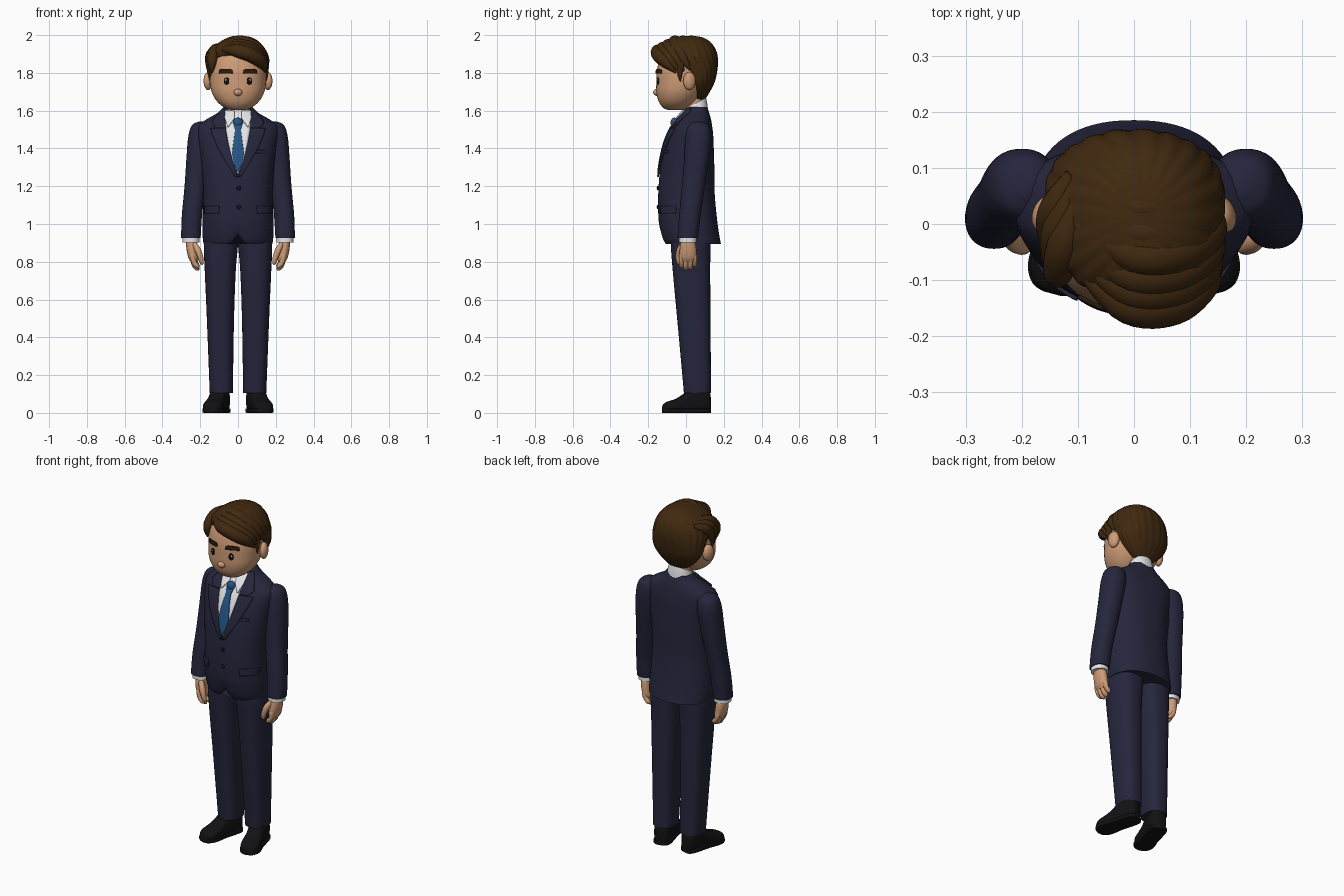
import bpy, bmesh, math
from mathutils import Vector, Matrix
from mathutils.bvhtree import BVHTree


def material(name, r, g, b):
    m = bpy.data.materials.new(name)
    m.diffuse_color = (r, g, b, 1)
    return m


SUIT = material("navy cloth", 0.019, 0.019, 0.046)
SKIN = material("skin", 0.62, 0.33, 0.18)
HAIR = material("brown hair", 0.052, 0.022, 0.005)
BROW = material("dark brow", 0.022, 0.010, 0.004)
SHIRT = material("white shirt", 0.8, 0.8, 0.82)
TIE = material("blue tie", 0.017, 0.09, 0.23)
BLACK = material("black leather", 0.006, 0.006, 0.007)


def spline(rows, k=5):
    """Catmull-Rom through tuples of numbers."""
    out, last = [], len(rows) - 1
    for i in range(last):
        p = [rows[max(0, min(last, j))] for j in (i - 1, i, i + 1, i + 2)]
        for s in range(k):
            t = s / k
            out.append([0.5 * (2 * b + (c - a) * t + (2 * a - 5 * b + 4 * c - d) * t * t
                               + (3 * b - a - 3 * c + d) * t ** 3) for a, b, c, d in zip(*p)])
    return out + [list(rows[last])]


def make(name, bm, mat, mirror=False, solid=0):
    bmesh.ops.recalc_face_normals(bm, faces=bm.faces)
    me = bpy.data.meshes.new(name)
    bm.to_mesh(me)
    bm.free()
    me.materials.append(mat)
    for p in me.polygons:
        p.use_smooth = True
    me.set_sharp_from_angle(angle=math.radians(50))
    ob = bpy.data.objects.new(name, me)
    bpy.context.collection.objects.link(ob)
    if solid:
        mod = ob.modifiers.new("thickness", 'SOLIDIFY')
        mod.thickness, mod.offset = solid, 0
    if mirror:
        ob.modifiers.new("mirror", 'MIRROR').use_mirror_merge = False
    return ob


def skin(name, rings, mat, mirror=False):
    bm = bmesh.new()
    vs = [[bm.verts.new(p) for p in r] for r in rings]
    n = len(vs[0])
    for a, b in zip(vs, vs[1:]):
        for i in range(n):
            bm.faces.new((a[i], a[(i + 1) % n], b[(i + 1) % n], b[i]))
    bm.faces.new(vs[0])
    bm.faces.new(vs[-1])
    return make(name, bm, mat, mirror)


def loft(name, rows, mat, p=2.2, mirror=False, along_y=False, n=48, groove=0, shift=None):
    """Rows are (height, x0, x1, y0, y1); rounded sections are joined in a smooth skin."""
    rings = []
    for h, x0, x1, y0, y1 in spline(rows):
        ring = []
        for i in range(n):
            a = 2 * math.pi * i / n
            c, s = math.cos(a), math.sin(a)
            g = 1 - groove * (1 - abs(math.sin(11 * a + 9 * h)))
            x = (x0 + x1) / 2 + g * (x1 - x0) / 2 * math.copysign(abs(c) ** (2 / p), c)
            y = (y0 + y1) / 2 + g * (y1 - y0) / 2 * math.copysign(abs(s) ** (2 / p), s)
            z = h + (shift(x, y, h) if shift else 0)
            ring.append((x, z, y) if along_y else (x, y, z))
        rings.append(ring)
    return skin(name, rings, mat, mirror)


def tube(name, pts, mat, mirror=False, n=14):
    """Points are (x, y, z, radius)."""
    pts = spline(pts, 6)
    pos = [Vector(q[:3]) for q in pts]
    u, rings = None, []
    for i, c in enumerate(pos):
        t = (pos[min(i + 1, len(pos) - 1)] - pos[max(i - 1, 0)]).normalized()
        u = t.orthogonal() if u is None else u - t * u.dot(t)
        u.normalize()
        v = t.cross(u)
        r = max(pts[i][3], 0.002)
        rings.append([c + r * (u * math.cos(k * 2 * math.pi / n) + v * math.sin(k * 2 * math.pi / n))
                      for k in range(n)])
    return skin(name, rings, mat, mirror)


def blob(name, loc, size, mat, mirror=False, turn=0):
    bm = bmesh.new()
    m = Matrix.Translation(loc) @ Matrix.Rotation(turn, 4, 'Z') @ Matrix.Diagonal((*size, 1))
    bmesh.ops.create_uvsphere(bm, u_segments=24, v_segments=14, radius=1, matrix=m)
    return make(name, bm, mat, mirror)


def plate(name, base, rows, mat, lift=0.003, thick=0.006, mirror=False, cols=8):
    """Thin panel laid on the front of a base; rows are (z, x_left, x_right)."""
    tree = BVHTree.FromPolygons([v.co for v in base.data.vertices],
                                [p.vertices[:] for p in base.data.polygons])
    fine = [[a + (b - a) * s / 5 for a, b in zip(r, q)] for r, q in zip(rows, rows[1:]) for s in range(5)]
    bm, grid = bmesh.new(), []
    for z, x0, x1 in fine + [rows[-1]]:
        line = []
        for i in range(cols + 1):
            x = x0 + (x1 - x0) * i / cols
            hit = tree.ray_cast(Vector((x, -1, z)), Vector((0, 1, 0)))[0]
            line.append(bm.verts.new((x, (hit.y if hit else 0) - lift, z)))
        grid.append(line)
    for a, b in zip(grid, grid[1:]):
        for i in range(cols):
            bm.faces.new((a[i], a[i + 1], b[i + 1], b[i]))
    return make(name, bm, mat, mirror, thick)


def oval(x, z, rx, rz):
    return [(z + rz * math.cos(a), x - rx * math.sin(a) - 1e-4, x + rx * math.sin(a) + 1e-4)
            for a in (math.pi * k / 8 for k in range(9))]


# Jacket body, with the front hem corners rounded up at the centre
hem = lambda x, y, h: 0.045 * max(0, 1 - abs(x) / 0.06) ** 2 * (y < 0) * max(0, (1.0 - h) / 0.1)
jacket = loft("jacket", [(0.895, -.182, .182, -.112, .185), (0.93, -.187, .187, -.128, .178),
                         (1.02, -.188, .188, -.145, .165), (1.16, -.183, .183, -.147, .152),
                         (1.30, -.192, .192, -.136, .150), (1.40, -.203, .203, -.117, .147),
                         (1.47, -.212, .212, -.094, .144), (1.52, -.208, .208, -.068, .138),
                         (1.555, -.165, .165, -.044, .132), (1.59, -.105, .105, -.016, .122),
                         (1.62, -.076, .076, .005, .112)], SUIT, p=2.3, n=72, shift=hem)
loft("sleeve", [(.925, .200, .300, -.042, .062), (.94, .197, .301, -.044, .065),
                (1.05, .190, .297, -.036, .078), (1.20, .170, .283, -.022, .100),
                (1.35, .150, .273, -.010, .124), (1.45, .136, .265, -.004, .134),
                (1.505, .139, .253, .006, .128), (1.53, .150, .236, .022, .112),
                (1.543, .175, .205, .05, .08)], SUIT, mirror=True)
loft("shirt_cuff", [(.902, .204, .294, -.037, .056), (.935, .204, .294, -.037, .056)], SHIRT, mirror=True)

# Shirt front, collar and tie
plate("shirt_front", jacket, [(1.605, -.07, .07), (1.5, -.064, .064), (1.4, -.046, .046),
                              (1.33, -.027, .027), (1.265, -.001, .001)], SHIRT)
tilt = lambda x, y, h: (y - 0.05) * 0.55
loft("shirt_collar", [(1.56, -.078, .078, -.022, .118), (1.60, -.073, .073, -.014, .113),
                      (1.638, -.066, .066, -.006, .106)], SHIRT, shift=tilt)
plate("collar_wing", jacket, [(1.60, .02, .068), (1.56, .018, .07), (1.515, .05, .056)],
      SHIRT, .011, .007, True)
plate("tie", jacket, [(1.555, -.028, .028), (1.505, -.017, .017), (1.50, -.015, .015), (1.37, -.032, .032),
                      (1.32, -.022, .022), (1.275, -.003, .003)], TIE, .009, .008)
blob("tie_knot", (0, -.062, 1.535), (.026, .02, .028), TIE)

# Lapels, pockets and buttons
plate("lapel", jacket, [(1.505, .064, .145), (1.47, .060, .135), (1.40, .045, .105),
                        (1.33, .027, .066), (1.25, 0, .014)], SUIT, .007, .009, True)
plate("jacket_collar", jacket, [(1.61, .062, .08), (1.57, .068, .115), (1.535, .067, .138),
                                (1.508, .064, .115)], SUIT, .007, .009, True)
plate("pocket_flap", jacket, [(1.095, .10, .178), (1.055, .102, .178)], SUIT, .004, .007, True)
plate("breast_pocket", jacket, [(1.39, .085, .14), (1.375, .085, .14)], SUIT, .004, .006)
for z in (1.19, 1.09):
    blob("button", (0.004, -.149, z), (.012, .006, .012), BLACK)

# Trousers and shoes
loft("trouser_leg", [(.115, .028, .150, -.012, .132), (.14, .027, .151, -.014, .132),
                     (.50, .021, .165, -.047, .130), (.75, .012, .176, -.070, .128),
                     (.88, .001, .181, -.080, .130), (.95, 0, .17, -.08, .13)], SUIT, p=2.5, mirror=True)
turn = Matrix.Translation((.093, .075, 0)) @ Matrix.Rotation(math.radians(15), 4, 'Z')
for part, grow, top in (("shoe", 0, 1), ("shoe_sole", .004, 0)):
    rows = [(y, -w - grow, w + grow, 0, h if top else .024) for y, w, h in
            ((.055, .012, .07), (.048, .034, .11), (.02, .046, .135), (-.05, .047, .13), (-.09, .047, .10),
             (-.13, .052, .075), (-.17, .050, .062), (-.197, .034, .048), (-.206, .012, .03))]
    loft(part, rows, BLACK, 2.8 if top else 7, True, True).data.transform(turn)

# Hands
loft("palm", [(.93, .222, .276, -.022, .042), (.89, .217, .275, -.030, .052), (.85, .213, .270, -.034, .056),
              (.82, .208, .262, -.032, .054), (.80, .213, .250, -.026, .048)], SKIN, mirror=True)
for i, drop in enumerate((0, .012, .008, -.006)):
    y = -.024 + i * .023
    tube("finger", [(.240, y, .85, .008), (.241, y, .83, .0135), (.232, y, .795 - drop, .0135),
                    (.214, y, .776 - drop, .012), (.203, y, .771 - drop, .002)], SKIN, True)
tube("thumb", [(.235, -.012, .90, .012), (.214, -.032, .865, .017), (.199, -.040, .825, .015),
               (.192, -.038, .795, .011), (.19, -.036, .783, .002)], SKIN, True)

# Head and face
head = loft("head", [(1.603, -.03, .03, -.09, -.02), (1.613, -.066, .066, -.118, .01),
                     (1.645, -.108, .108, -.143, .05), (1.695, -.138, .138, -.156, .09),
                     (1.755, -.149, .149, -.157, .125), (1.82, -.149, .149, -.153, .138),
                     (1.89, -.132, .132, -.132, .135), (1.95, -.08, .08, -.08, .10),
                     (1.97, -.02, .02, -.02, .03)], SKIN, n=64)
loft("neck", [(1.55, -.058, .058, -.008, .102), (1.68, -.058, .058, -.015, .10)], SKIN)
blob("nose", (0, -.153, 1.697), (.023, .021, .019), SKIN)
blob("ear", (.158, .018, 1.757), (.023, .034, .048), SKIN, True, math.radians(20))
plate("eye", head, oval(.06, 1.756, .013, .02), BLACK, .002, .004, True)
plate("eye_glint", head, oval(.064, 1.763, .004, .005), SHIRT, .005, .003, True)
plate("eyebrow", head, [(1.819, .04, .088), (1.813, .029, .098), (1.797, .028, .1)], BROW, .004, .008, True)

# Hair: grooved cap, swept fringe, side lock and sideburns
loft("hair_cap", [(1.655, -.035, .035, .05, .095), (1.67, -.07, .07, .03, .108), (1.71, -.115, .115, .005, .132),
                  (1.76, -.148, .148, -.015, .155), (1.82, -.158, .160, -.05, .167),
                  (1.87, -.160, .162, -.115, .170), (1.92, -.142, .148, -.14, .160),
                  (1.965, -.095, .112, -.105, .128), (1.99, -.045, .065, -.055, .08),
                  (1.996, -.01, .02, 0, .02)], HAIR, n=132, groove=.03)
front = [(-.085, -.095, 1.925, .012), (-.01, -.145, 1.918, .034), (.07, -.142, 1.893, .038),
         (.125, -.098, 1.852, .032), (.148, -.055, 1.80, .004)]
mid = [(-.10, 0, 1.945, .014), (0, -.055, 1.964, .034), (.08, -.05, 1.938, .037),
       (.135, -.015, 1.88, .030), (.155, .02, 1.815, .004)]
rear = [(-.085, .08, 1.94, .014), (0, .05, 1.968, .03), (.075, .06, 1.942, .034),
        (.128, .075, 1.88, .030), (.142, .09, 1.80, .004)]


def locks(name, a, b, steps):
    for t in steps:
        tube(name, [[p + (q - p) * t for p, q in zip(r, s)] for r, s in zip(a, b)], HAIR)


locks("fringe_lock", front, mid, (0, .3, .6))
locks("crown_lock", mid, rear, (0, .4, .8))
side = [(-.095, .05, 1.94, .012), (-.122, -.03, 1.922, .03), (-.134, -.08, 1.88, .028),
        (-.137, -.092, 1.84, .02), (-.137, -.09, 1.80, .003)]
burn = [(-.11, .09, 1.925, .012), (-.138, .03, 1.90, .03), (-.146, -.012, 1.86, .028),
        (-.147, -.03, 1.81, .017), (-.146, -.03, 1.755, .003)]
locks("side_lock", side, burn, (0, .5, 1))
tube("sideburn", [(.142, -.01, 1.88, .016), (.145, -.03, 1.83, .018), (.146, -.032, 1.79, .013),
                  (.147, -.03, 1.755, .003)], HAIR)
